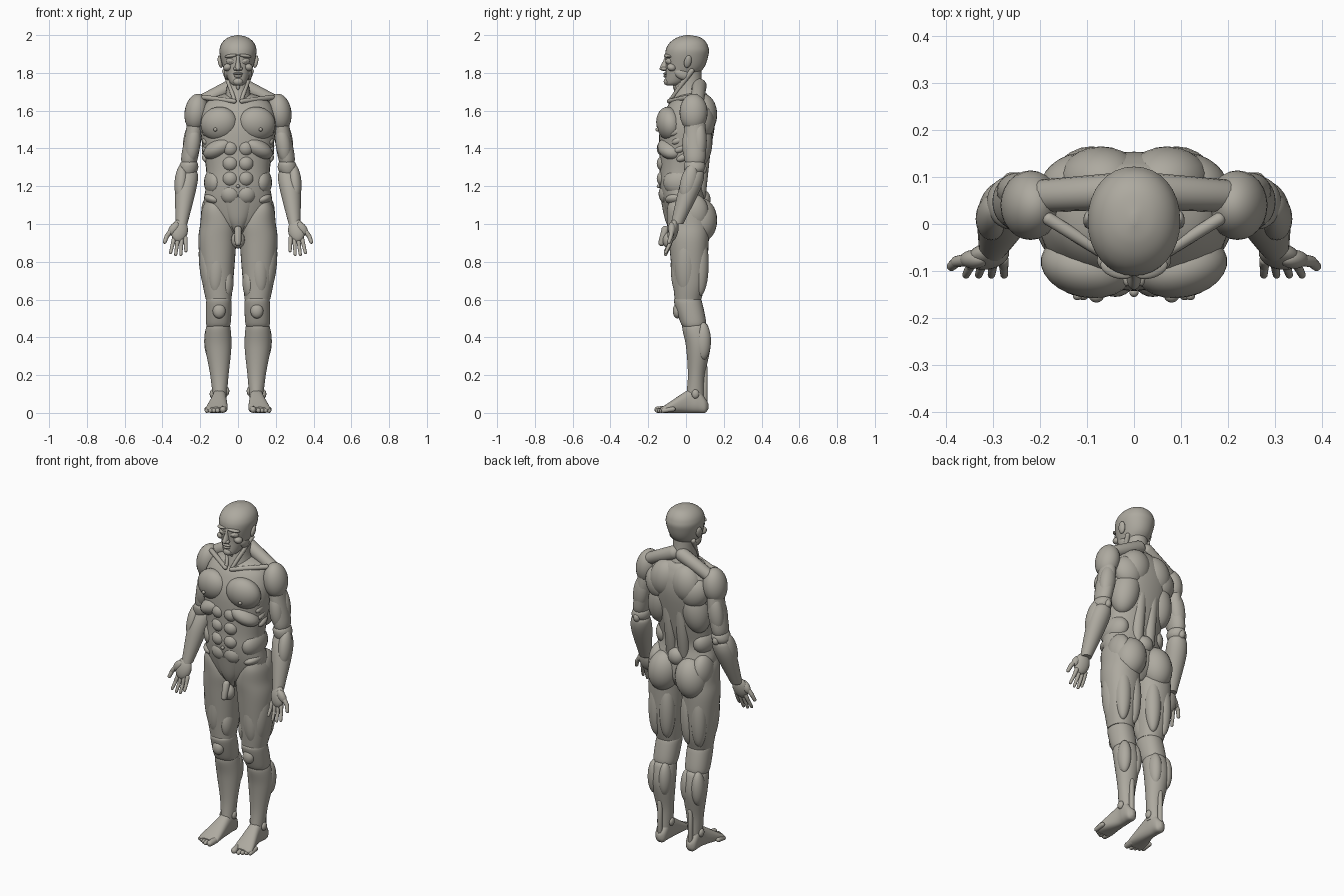
import bpy, bmesh, math
from mathutils import Vector, Matrix

cube = bpy.data.objects.get("Cube")
if cube:
    bpy.data.objects.remove(cube, do_unlink=True)

clay = bpy.data.materials.new("warm grey clay")
clay.use_nodes = True
tone = (.42, .4, .35, 1)
clay.diffuse_color = tone
clay.node_tree.nodes["Principled BSDF"].inputs["Base Color"].default_value = tone
parts = []


def finish(name, bm, mirror):
    """Turn a bmesh into a named part, mirrored across the body if it is paired."""
    bmesh.ops.recalc_face_normals(bm, faces=bm.faces)
    mesh = bpy.data.meshes.new(name)
    bm.to_mesh(mesh)
    bm.free()
    mesh.materials.append(clay)
    obj = bpy.data.objects.new(name, mesh)
    bpy.context.collection.objects.link(obj)
    if mirror:
        obj.modifiers.new("Mirror", "MIRROR").use_mirror_merge = False
    parts.append(obj)


def smooth_rows(rows, steps=6):
    """Interpolate the section rows with tangents taken from their neighbours."""
    last = len(rows) - 1
    for i in range(last):
        before, start, end, after = (rows[min(max(i + k, 0), last)] for k in (-1, 0, 1, 2))
        for step in range(steps):
            t = step / steps
            blend = t * t * (3 - 2 * t)
            ease_out, ease_in = t * (1 - t) ** 2, t * t * (t - 1)
            yield [b + (c - b) * blend + (c - a) / 2 * ease_out + (d - b) / 2 * ease_in
                   for a, b, c, d in zip(before, start, end, after)]
    yield rows[last]


def loft(name, rows, mirror=True, power=2.2, lengthwise=False, sides=32):
    """Skin rounded sections: rows are (position, x min, x max, depth min, depth max)."""
    bm = bmesh.new()
    rings = []
    for pos, left, right, near, far in smooth_rows(rows):
        ring = []
        for k in range(sides):
            angle = math.tau * k / sides
            across, deep = (math.copysign(abs(wave) ** (2 / power), wave)
                            for wave in (math.cos(angle), math.sin(angle)))
            x = (left + right + across * (right - left)) / 2
            depth = (near + far + deep * (far - near)) / 2
            ring.append(bm.verts.new((x, pos, depth) if lengthwise else (x, depth, pos)))
        rings.append(ring)
    for low, high in zip(rings, rings[1:]):
        for k in range(sides):
            bm.faces.new((low[k - 1], low[k], high[k], high[k - 1]))
    bm.faces.new(rings[0])
    bm.faces.new(rings[-1])
    finish(name, bm, mirror)


def core(name, rows, power=2.2):
    """Central loft: rows are (z, half width, y min, y max)."""
    loft(name, [(z, -half, half, near, far) for z, half, near, far in rows], False, power)


def blob(name, centre, size, mirror=True, pitch=0, roll=0, yaw=0):
    """Ellipsoid, turned in degrees about x, y and z."""
    bm = bmesh.new()
    bmesh.ops.create_uvsphere(bm, u_segments=24, v_segments=16, radius=1)
    turn = Matrix.Identity(4)
    for axis, angle in zip("XYZ", (pitch, roll, yaw)):
        turn = Matrix.Rotation(math.radians(angle), 4, axis) @ turn
    bm.transform(Matrix.Translation(centre) @ turn @ Matrix.Diagonal((*size, 1)))
    finish(name, bm, mirror)


def limb(name, start, end, thick, thin, mirror=True):
    """Tapered capsule between two points."""
    start, end = Vector(start), Vector(end)
    bm = bmesh.new()
    bmesh.ops.create_uvsphere(bm, u_segments=16, v_segments=11, radius=1)
    turn = (end - start).to_track_quat("Z", "Y")
    for v in bm.verts:
        tip, radius = (end, thin) if v.co.z > 0 else (start, thick)
        v.co = tip + turn @ (v.co * radius)
    finish(name, bm, mirror)


# Trunk and neck
core("trunk", [(1.69, .07, -.02, .11), (1.66, .15, -.07, .13), (1.6, .19, -.11, .15),
               (1.5, .2, -.14, .15), (1.3, .17, -.14, .11), (1.2, .17, -.14, .09),
               (1.1, .18, -.12, .11), (1, .13, -.09, .11), (.93, .04, -.04, .06)])
core("neck", [(1.64, .08, -.08, .13), (1.72, .06, -.06, .09), (1.82, .06, -.04, .08)], power=2)
limb("neck_strap", start=(.07, .03, 1.81), end=(.02, -.08, 1.66), thick=.014, thin=.01)
blob("throat", centre=(0, -.06, 1.73), size=(.01, .01, .02), mirror=False)
limb("collarbone", start=(.02, -.09, 1.65), end=(.18, .01, 1.67), thick=.012, thin=.014)
limb("shoulder_slope", start=(.03, .07, 1.73), end=(.19, .06, 1.65), thick=.04, thin=.035)

# Chest, flank and belly muscles
blob("chest_muscle", centre=(.1, -.09, 1.53), size=(.1, .066, .09), pitch=8, roll=14, yaw=12)
blob("nipple", centre=(.12, -.152, 1.5), size=(.01, .01, .01))
blob("rib_arch", centre=(.1, -.08, 1.4), size=(.09, .07, .05), roll=26, yaw=14)
for level, z in zip(("upper", "middle", "lower"), (1.4, 1.32, 1.24)):
    blob(level + "_belly_block", centre=(.04, -.11, z), size=(.045, .045, .045))
blob("under_belly", centre=(.04, -.09, 1.16), size=(.06, .055, .06))
blob("navel", centre=(0, -.145, 1.2), size=(.01, .01, .01), mirror=False)
blob("flank", centre=(.12, -.02, 1.22), size=(.06, .1, .08))
blob("hip_crest", centre=(.13, -.04, 1.13), size=(.05, .07, .03), roll=-20)
for i in range(4):
    blob("side_rib_%d" % (i + 1), centre=(.17, i / 80 - .05, 1.49 - i / 22),
         size=(.02, .04, .02), pitch=25)

# Back
blob("upper_back", centre=(.07, .09, 1.58), size=(.09, .075, .11), roll=-12)
blob("shoulder_blade", centre=(.12, .09, 1.54), size=(.08, .06, .09), roll=18, yaw=-18)
blob("broad_back", centre=(.11, .06, 1.43), size=(.08, .08, .14), roll=-10, yaw=-15)
limb("spine_muscle", start=(.04, .1, 1.48), end=(.04, .07, 1.15), thick=.04, thin=.035)
blob("sacrum", centre=(0, .09, 1.13), size=(.05, .04, .05), mirror=False)

# Pelvis
core("pubic_wedge", [(1.14, .11, -.135, 0), (1.02, .06, -.11, 0), (.94, .01, -.07, -.02)])
blob("groin_pouch", centre=(0, -.09, .915), size=(.036, .036, .045), mirror=False)
limb("groin_front", start=(0, -.11, .97), end=(0, -.13, .9), thick=.02, thin=.017, mirror=False)
blob("buttock", centre=(.09, .075, 1.02), size=(.09, .09, .12), roll=-8)
blob("hip_side", centre=(.14, .04, 1.06), size=(.055, .08, .1))

# Legs
loft("thigh", [(1.14, .1, .16, -.08, .05), (1.08, .05, .19, -.1, .1), (1, .01, .2, -.1, .12),
               (.9, .01, .21, -.09, .12), (.7, .025, .19, -.07, .105), (.6, .035, .17, -.06, .08)])
loft("knee", [(.61, .05, .155, -.05, .07), (.59, .035, .168, -.064, .084),
              (.48, .038, .17, -.03, .106), (.45, .05, .16, -.01, .09)])
loft("shin", [(.48, .05, .15, -.01, .1), (.45, .04, .17, -.02, .12), (.35, .035, .173, 0, .13),
              (.2, .05, .147, .01, .1), (.08, .06, .133, 0, .095)], power=2)
blob("front_thigh_muscle", centre=(.11, -.03, .82), size=(.055, .05, .2), pitch=-3, roll=-3)
blob("outer_thigh_muscle", centre=(.155, 0, .78), size=(.05, .06, .18), roll=6)
blob("inner_thigh_muscle", centre=(.06, -.01, .69), size=(.036, .05, .09))
for side, x in (("inner", .07), ("outer", .14)):
    blob(side + "_hamstring", centre=(x, .075, .79), size=(.045, .045, .17))
    blob(side + "_calf", centre=(x + .003, .09, .38), size=(.036, .042, .1))
blob("kneecap", centre=(.1, -.045, .54), size=(.034, .025, .04))
limb("heel_cord", start=(.1, .1, .24), end=(.1, .1, .06), thick=.014, thin=.014)

# Feet
loft("foot", [(.118, .09, .11, .02, .05), (.1, .07, .13, 0, .08), (.06, .063, .136, 0, .13),
              (.01, .06, .138, 0, .12), (-.09, .055, .167, 0, .055), (-.12, .06, .17, 0, .036),
              (-.135, .08, .15, .01, .03)], power=2.5, lengthwise=True)
for side, x, z in (("inner", .06, .115), ("outer", .136, .1)):
    blob(side + "_ankle", centre=(x, .05, z), size=(.014, .02, .024))
limb("big_toe", start=(.075, -.11, .02), end=(.08, -.15, .017), thick=.018, thin=.017)
for i in range(4):
    x, back = .108 + i / 53, i / 95
    limb("small_toe_%d" % (i + 1), start=(x, back - .1, .02), end=(x, back - .15, .012),
         thick=.013, thin=.012)

# Arms
blob("shoulder_muscle", centre=(.22, .04, 1.59), size=(.063, .074, .1), roll=-8)
loft("upper_arm", [(1.6, .19, .265, 0, .09), (1.5, .187, .275, -.01, .105),
                   (1.36, .21, .3, -.01, .105), (1.31, .225, .295, 0, .09)], power=2)
loft("elbow", [(1.34, .23, .29, .01, .08), (1.32, .213, .306, -.01, .1),
               (1.29, .212, .313, -.01, .1), (1.26, .23, .3, 0, .08)], power=2)
loft("forearm", [(1.29, .23, .3, .01, .08), (1.26, .212, .32, -.01, .096),
                 (1.18, .222, .333, -.04, .075), (1, .268, .33, -.08, -.015)], power=2)
blob("front_arm_muscle", centre=(.24, .02, 1.42), size=(.04, .04, .1), roll=-8)
blob("rear_arm_muscle", centre=(.245, .07, 1.44), size=(.045, .04, .11), roll=-8)
blob("elbow_point", centre=(.26, .09, 1.29), size=(.02, .02, .025))
blob("outer_forearm_muscle", centre=(.3, .015, 1.22), size=(.036, .045, .1), pitch=-14, roll=-4)

# Hands
blob("palm", centre=(.31, -.068, .965), size=(.045, .026, .063), pitch=-12, roll=-10, yaw=-8)
blob("thumb_base", centre=(.34, -.075, .975), size=(.024, .02, .04), roll=-35)
knuckle = (.377, -.08, .935)
limb("thumb_root", start=(.35, -.075, .97), end=knuckle, thick=.014, thin=.012)
limb("thumb_tip", start=knuckle, end=(.388, -.09, .905), thick=.012, thin=.01)
for finger, i, lift in (("index", 0, .01), ("middle", 1, 0), ("ring", 2, 0), ("little", 3, .02)):
    root = Vector((.338 - i / 50, -.077, .925))
    tip = Vector((.357 - i / 37, -.108, .838 + lift))
    middle = root.lerp(tip, .5) + Vector((0, .003, 0))
    limb(finger + "_finger_root", root, middle, thick=.012, thin=.01)
    limb(finger + "_finger_tip", middle, tip, thick=.01, thin=.008)

# Head
core("head", [(1.733, .02, -.1, -.05), (1.75, .044, -.11, 0), (1.82, .076, -.107, .09),
              (1.9, .097, -.11, .12), (1.94, .094, -.1, .117), (1.97, .076, -.075, .1),
              (1.99, .046, -.04, .07), (2, .005, 0, .02)], power=2.1)
core("nose", [(1.81, .01, -.12, -.08), (1.822, .017, -.14, -.08), (1.865, .01, -.12, -.08),
              (1.89, .012, -.11, -.08)], power=2)
blob("nostril", centre=(.014, -.117, 1.822), size=(.01, .015, .01))
blob("brow", centre=(.036, -.095, 1.89), size=(.037, .02, .01), roll=8, yaw=18)
blob("eye_socket", centre=(.037, -.088, 1.862), size=(.026, .018, .02), yaw=18)
blob("eyeball", centre=(.037, -.094, 1.863), size=(.015, .016, .012))
blob("cheekbone", centre=(.054, -.076, 1.83), size=(.025, .025, .02), roll=20, yaw=25)
blob("upper_lip", centre=(0, -.108, 1.796), size=(.026, .013, .007), mirror=False)
blob("lower_lip", centre=(0, -.107, 1.783), size=(.022, .013, .008), mirror=False)
blob("chin", centre=(0, -.1, 1.754), size=(.026, .018, .02), mirror=False)
blob("jaw", centre=(.055, -.02, 1.795), size=(.02, .045, .03), pitch=-25)
blob("ear", centre=(.094, .01, 1.86), size=(.012, .02, .034), pitch=-10, roll=12, yaw=15)

# Smooth shading with crisp creases
bpy.ops.object.select_all(action="DESELECT")
for obj in parts:
    obj.select_set(True)
bpy.context.view_layer.objects.active = parts[0]
bpy.ops.object.shade_smooth_by_angle(angle=math.radians(50))
